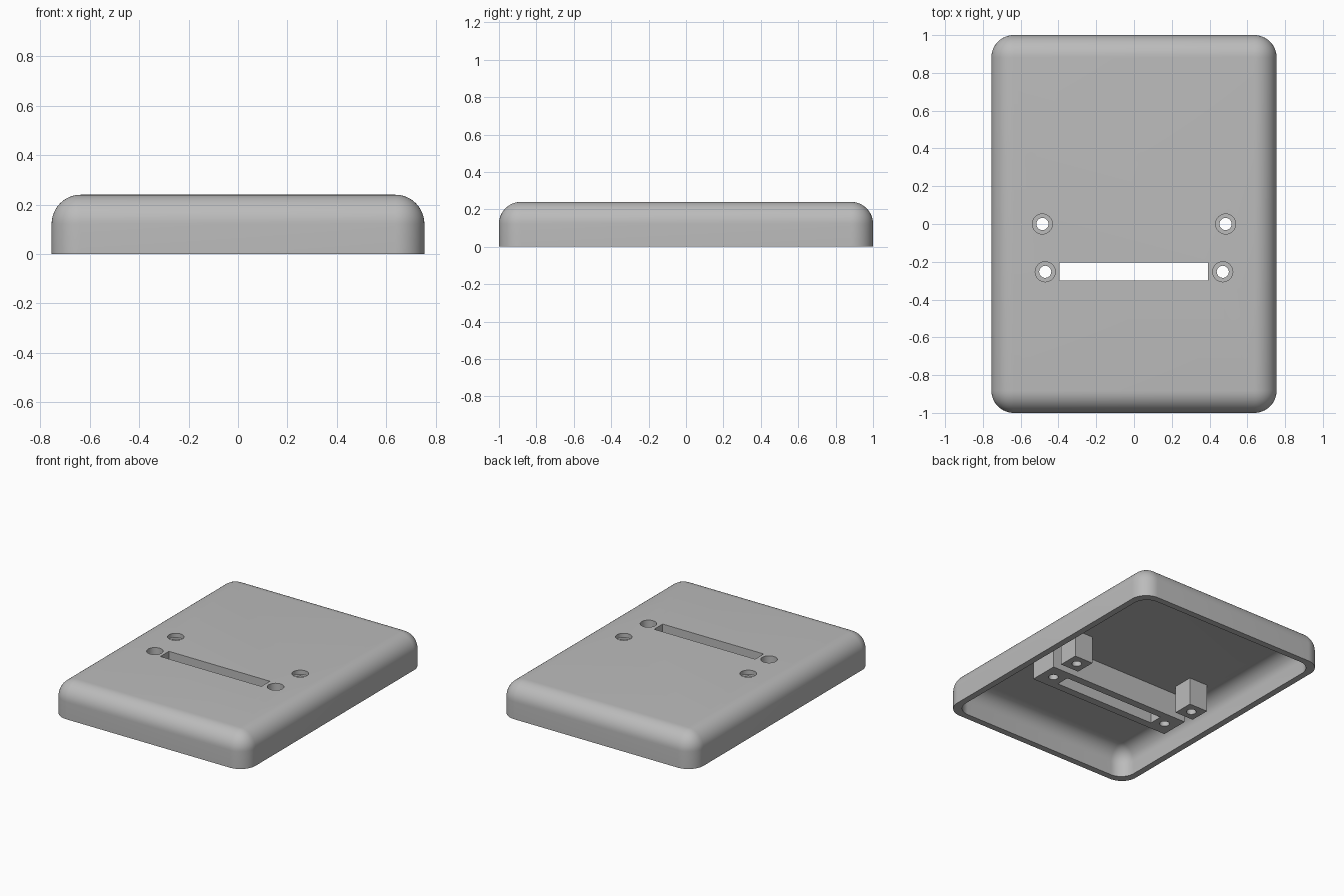
import bpy, bmesh

cube = bpy.data.objects.get("Cube")
if cube:
    bpy.data.objects.remove(cube, do_unlink=True)

HEIGHT = 0.24
CEILING = 0.198

grey = bpy.data.materials.new("plain grey")
grey.use_nodes = True
grey.diffuse_color = (0.5, 0.5, 0.5, 1)
grey.node_tree.nodes["Principled BSDF"].inputs["Base Color"].default_value = (0.5, 0.5, 0.5, 1)


def finish(bm, name):
    mesh = bpy.data.meshes.new(name)
    bmesh.ops.recalc_face_normals(bm, faces=bm.faces)
    bm.to_mesh(mesh)
    bm.free()
    mesh.materials.append(grey)
    obj = bpy.data.objects.new(name, mesh)
    bpy.context.collection.objects.link(obj)
    return obj


def box(name, x, y, z, radius=0):
    """Box from (min, max) ranges; radius rounds every edge but the bottom ones."""
    bm = bmesh.new()
    bmesh.ops.create_cube(bm, size=1)
    for v in bm.verts:
        v.co = [r[1] if c > 0 else r[0] for c, r in zip(v.co, (x, y, z))]
    if radius:
        edges = [e for e in bm.edges if max(v.co.z for v in e.verts) > z[0] + radius / 2]
        bmesh.ops.bevel(bm, geom=edges, offset=radius, segments=12,
                        profile=0.5, affect='EDGES')
    return finish(bm, name)


def cylinder(name, x, y, z, radius):
    bm = bmesh.new()
    bmesh.ops.create_cone(bm, cap_ends=True, segments=40, radius1=radius,
                          radius2=radius, depth=z[1] - z[0])
    bmesh.ops.translate(bm, verts=bm.verts, vec=(x, y, (z[0] + z[1]) / 2))
    return finish(bm, name)


def combine(target, tool, operation):
    mod = target.modifiers.new(operation.title(), 'BOOLEAN')
    mod.operation = operation
    mod.solver = 'EXACT'
    mod.object = tool
    bpy.context.view_layer.objects.active = target
    bpy.ops.object.modifier_apply(modifier=mod.name)
    bpy.data.objects.remove(tool, do_unlink=True)


# Hollow rounded cover, open underneath
cover = box("cover", (-0.755, 0.755), (-1, 1), (0, HEIGHT), 0.118)
cavity = box("cavity", (-0.71, 0.71), (-0.955, 0.955), (-0.2, CEILING), 0.105)
combine(cover, cavity, 'DIFFERENCE')

# Mounting bar and two posts hanging from the ceiling
embedded = CEILING + 0.015
combine(cover, box("slot_bar", (-0.555, 0.555), (-0.355, -0.15), (0.02, embedded)), 'UNION')
for side in (-1, 1):
    x = side * 0.485
    combine(cover, box("post", (x - 0.072, x + 0.072), (-0.072, 0.072),
                       (0.003, embedded)), 'UNION')

# Long slot through the bar
combine(cover, box("slot", (-0.395, 0.392), (-0.3, -0.205), (-0.1, 0.4)), 'DIFFERENCE')

# Counterbored screw holes: position and depth of the wide part
for x, y, depth in ((0.485, 0, 0.03), (0.47, -0.253, 0.12)):
    for side in (-1, 1):
        combine(cover, cylinder("bore", side * x, y, (-0.1, 0.4), 0.032), 'DIFFERENCE')
        combine(cover, cylinder("counterbore", side * x, y,
                                (HEIGHT - depth, 0.4), 0.053), 'DIFFERENCE')

bpy.ops.object.select_all(action='DESELECT')
cover.select_set(True)
bpy.context.view_layer.objects.active = cover
bpy.ops.object.shade_smooth_by_angle(angle=0.6)
